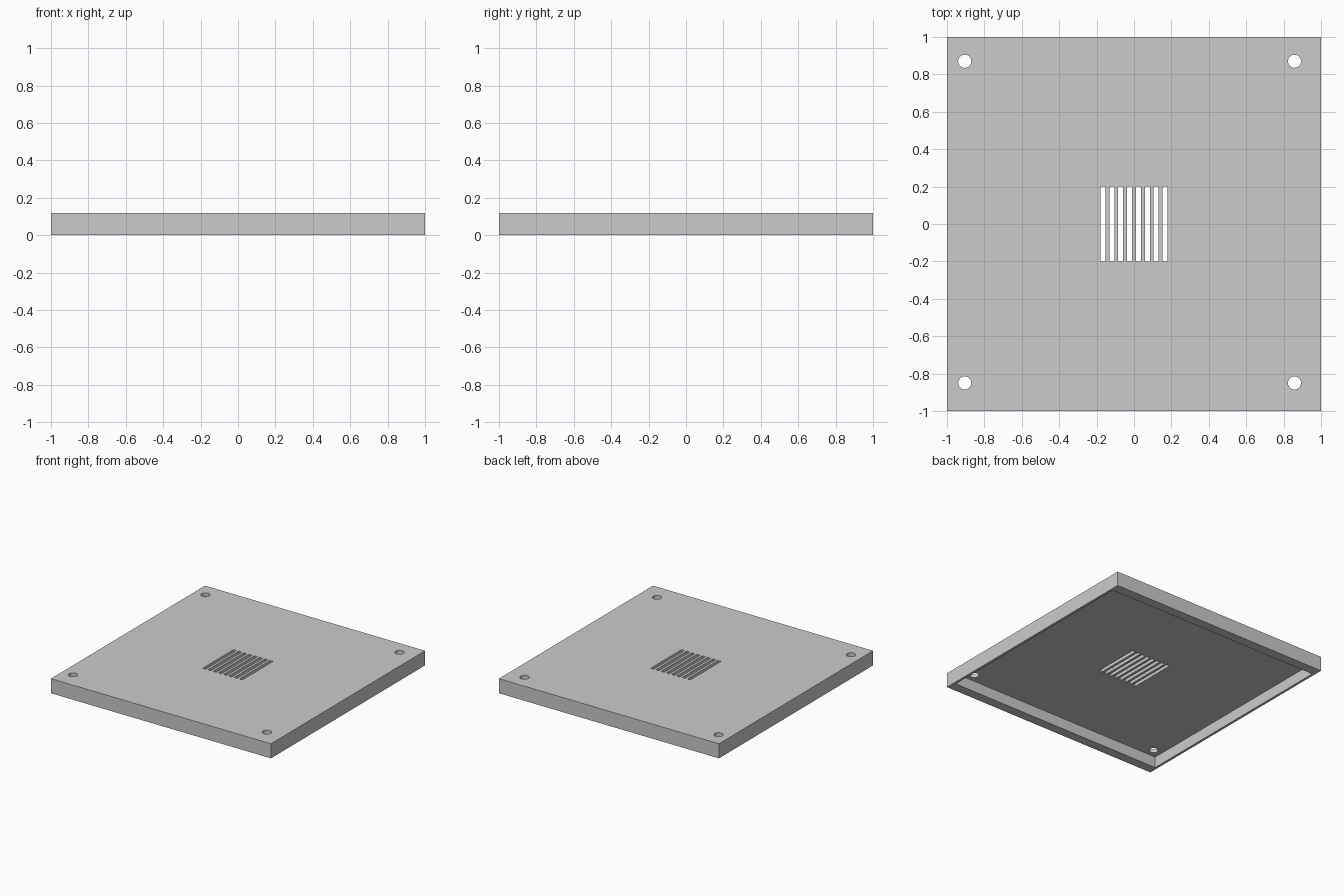
import bpy
import bmesh
from mathutils import Matrix, Vector

if "Cube" in bpy.data.objects:
    bpy.data.objects.remove(bpy.data.objects["Cube"], do_unlink=True)

HEIGHT = 0.12
CEILING = 0.09        # underside of the top panel
WALL_X, WALL_Y = 0.02, 0.08

grey = bpy.data.materials.new("plain grey")
grey.use_nodes = True
grey.diffuse_color = (0.6, 0.6, 0.6, 1)
grey.node_tree.nodes["Principled BSDF"].inputs["Base Color"].default_value = grey.diffuse_color


def add_box(bm, low, high):
    low, high = Vector(low), Vector(high)
    size = Matrix.Diagonal((high - low).to_4d())
    size[3][3] = 1
    bmesh.ops.create_cube(bm, size=1, matrix=Matrix.Translation((low + high) / 2) @ size)


def make_object(name, bm):
    mesh = bpy.data.meshes.new(name)
    bm.to_mesh(mesh)
    bm.free()
    obj = bpy.data.objects.new(name, mesh)
    bpy.context.collection.objects.link(obj)
    mesh.materials.append(grey)
    return obj


# Lid: solid slab
bm = bmesh.new()
add_box(bm, (-1, -1, 0), (1, 1, HEIGHT))
lid = make_object("lid", bm)

# Hollow underside
bm = bmesh.new()
add_box(bm, (WALL_X - 1, WALL_Y - 1, -0.1), (1 - WALL_X, 1 - WALL_Y, CEILING))
cutters = [make_object("cavity_cutter", bm)]

# Vent slots
bm = bmesh.new()
for i in range(8):
    x = (i - 3.5) * 0.0475
    add_box(bm, (x - 0.0135, -0.2, 0.05), (x + 0.0135, 0.2, 0.2))
cutters.append(make_object("vent_cutter", bm))

# Screw holes
bm = bmesh.new()
for x in (-0.905, 0.858):
    for y in (-0.85, 0.87):
        bmesh.ops.create_cone(bm, cap_ends=True, segments=32, radius1=0.035, radius2=0.035,
                              depth=0.3, matrix=Matrix.Translation((x, y, 0.16)))
cutters.append(make_object("screw_hole_cutter", bm))

# Cut the lid, then discard the cutters
for cutter in cutters:
    cutter.hide_render = True
    cut = lid.modifiers.new(cutter.name, "BOOLEAN")
    cut.operation = "DIFFERENCE"
    cut.solver = "EXACT"
    cut.object = cutter
bpy.context.view_layer.objects.active = lid
lid.select_set(True)
for cutter in cutters:
    bpy.ops.object.modifier_apply(modifier=cutter.name)
    bpy.data.objects.remove(cutter, do_unlink=True)
bpy.ops.object.shade_smooth_by_angle()
